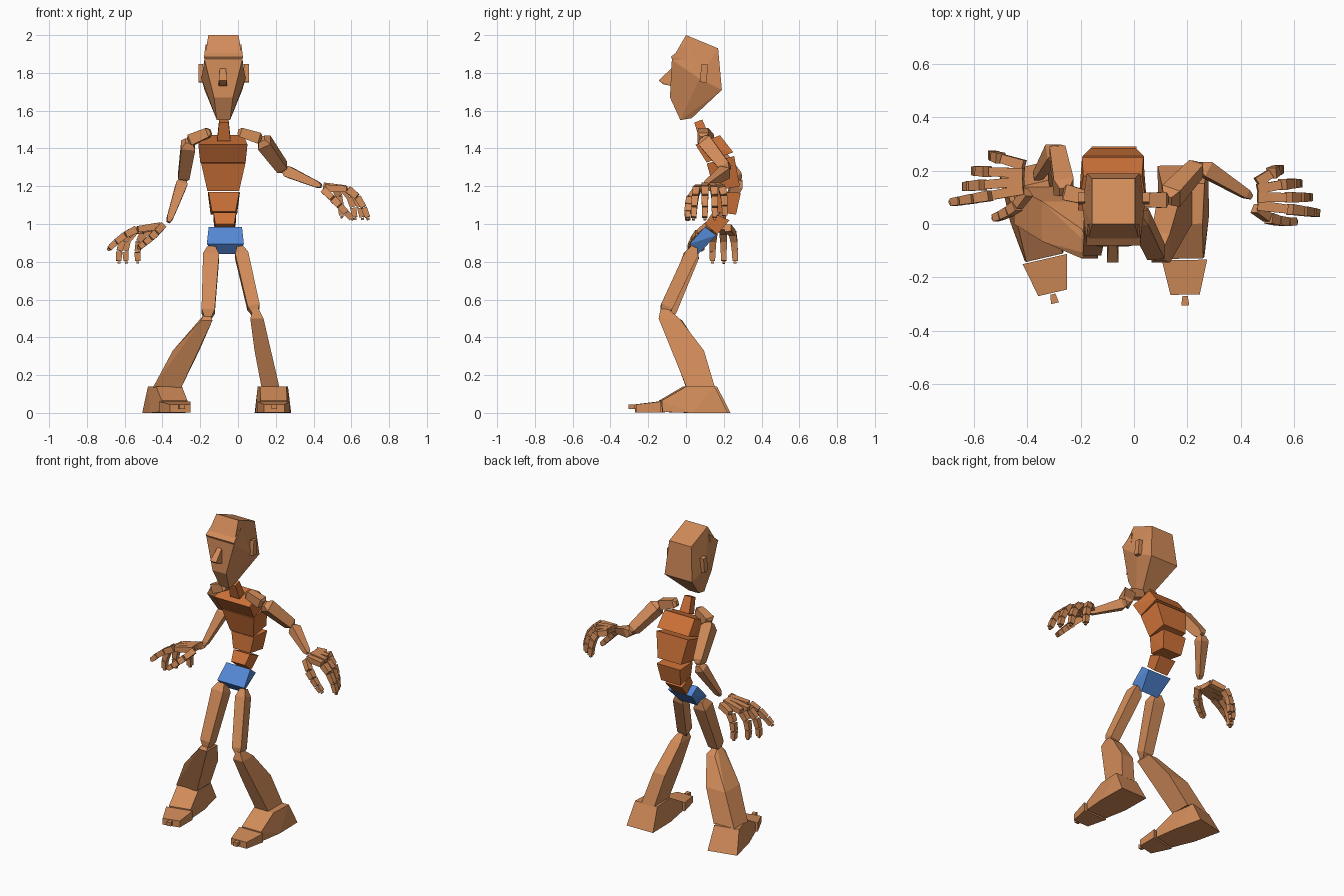
import bpy, bmesh, math
from mathutils import Vector, Matrix


def material(name, rgb):
    m = bpy.data.materials.new(name)
    m.diffuse_color = (*rgb, 1)
    return m


SKIN = material("tan", (0.64, 0.26, 0.10))
TORSO = material("orange", (0.62, 0.17, 0.04))
BLUE = material("blue", (0.09, 0.25, 0.67))


def hull(name, pts, mat=SKIN):
    """Flat-faced convex solid around a few points."""
    bm = bmesh.new()
    for p in pts:
        bm.verts.new(p)
    bmesh.ops.convex_hull(bm, input=bm.verts[:])
    bmesh.ops.delete(bm, geom=[v for v in bm.verts if not v.link_faces], context='VERTS')
    bmesh.ops.dissolve_limit(bm, angle_limit=math.radians(3), verts=bm.verts[:], edges=bm.edges[:])
    bmesh.ops.recalc_face_normals(bm, faces=bm.faces[:])
    me = bpy.data.meshes.new(name)
    bm.to_mesh(me)
    bm.free()
    me.materials.append(mat)
    ob = bpy.data.objects.new(name, me)
    bpy.context.collection.objects.link(ob)
    return ob


def limb(name, rings, side=(1, 0, 0), axis=None, mat=SKIN):
    """Tapered four-sided bone; rings are (centre, width along side, depth)."""
    rings = [(Vector(c), w, d) for c, w, d in rings]
    a = Vector(axis) if axis else (rings[-1][0] - rings[0][0]).normalized()
    v = a.cross(Vector(side)).normalized()
    u = v.cross(a)
    return hull(name, [c + u * w / 2 * i + v * d / 2 * j
                       for c, w, d in rings for i in (-1, 1) for j in (-1, 1)], mat)


def bone(name, a, b, ra, rb, side=(1, 0, 0)):
    """Bone with narrow joint tips at both ends."""
    a, b = Vector(a), Vector(b)
    limb(name, [(a, ra * .5, ra * .5), (a.lerp(b, .12), ra, ra),
                (a.lerp(b, .9), rb, rb), (b, rb * .5, rb * .5)], side)


def block(name, xc, edges, mat):
    """Body block from left-right edges given as (half width, y, z)."""
    hull(name, [(xc + s * h, y, z) for h, y, z in edges for s in (-1, 1)], mat)


# head: edges from crown, brow, cheeks to chin
block("head", -0.077, [(.08, .0, 2.0), (.08, .17, 1.93), (.10, -.075, 1.87),
                       (.117, .07, 1.77), (.10, .19, 1.71), (.05, -.085, 1.67),
                       (.035, -.03, 1.55), (.035, .03, 1.56)], SKIN)
block("brow", -0.077, [(.103, -.08, 1.885), (.10, -.07, 1.865),
                       (.10, .0, 1.87), (.095, .0, 1.95)], SKIN)
block("nose", -0.08, [(.014, -.06, 1.84), (.022, -.145, 1.76),
                      (.022, -.075, 1.73), (.018, -.12, 1.74)], SKIN)
for x, n in ((-.197, "ear_right"), (.045, "ear_left")):
    limb(n, [((x, .09, 1.75), .026, .035), ((x, .1, 1.845), .026, .035)])
limb("neck", [((-.075, .065, 1.545), .05, .045), ((-.075, .1, 1.45), .07, .055)], mat=TORSO)

# torso
block("chest", -.08, [(.13, .05, 1.42), (.11, .18, 1.47), (.12, .11, 1.325), (.115, .25, 1.38)], TORSO)
block("ribs", -.078, [(.117, .11, 1.32), (.115, .255, 1.36), (.084, .15, 1.175), (.085, .285, 1.20)], TORSO)
block("belly", -.075, [(.082, .155, 1.17), (.085, .29, 1.165), (.062, .145, 1.065), (.07, .265, 1.05)], TORSO)
block("waist", -.07, [(.06, .14, 1.06), (.06, .23, 1.02), (.05, .10, 1.0), (.05, .165, .945)], TORSO)
block("pelvis", -.067, [(.098, .02, .895), (.088, .10, .985), (.085, .16, .94), (.062, .065, .84)], BLUE)

# arms: neck end, shoulder, elbow, wrist
ARMS = {
    "right": [(-.145, .09, 1.49), (-.26, .12, 1.44), (-.29, .285, 1.235), (-.368, .17, 1.01)],
    "left": [(.0, .09, 1.49), (.125, .09, 1.45), (.245, .22, 1.285), (.44, .10, 1.2)],
}
for s, (n, sh, el, wr) in ARMS.items():
    bone(f"{s}_collar", n, sh, .05, .06, (0, 0, 1))
    bone(f"{s}_upper_arm", sh, el, .075, .06)
    bone(f"{s}_forearm", el, wr, .06, .034, (0, 1, 0))

# hands: each finger follows a bent curve from wrist through a control point to its tip
HANDS = {
    "right": {
        "thumb": ((-.40, .12, .99), (-.43, .05, .95), (-.53, .02, .87)),
        "index": ((-.41, .13, .99), (-.57, .10, 1.0), (-.69, .08, .86)),
        "middle": ((-.41, .16, .99), (-.65, .14, 1.0), (-.63, .14, .79)),
        "ring": ((-.41, .19, .99), (-.63, .20, 1.0), (-.59, .20, .79)),
        "little": ((-.41, .22, .98), (-.55, .26, .99), (-.53, .26, .79))},
    "left": {
        "thumb": ((.455, .06, 1.18), (.50, .0, 1.14), (.61, .01, 1.02)),
        "index": ((.46, .07, 1.19), (.63, .05, 1.24), (.69, .04, 1.02)),
        "middle": ((.46, .10, 1.2), (.63, .10, 1.24), (.66, .10, 1.02)),
        "ring": ((.46, .13, 1.2), (.60, .16, 1.24), (.62, .15, 1.02)),
        "little": ((.46, .155, 1.2), (.54, .21, 1.24), (.55, .205, 1.03))},
}
CUTS = (0, .42, .64, .83, .97, 1.0)
WIDTH = (.038, .04, .036, .032, .016, .012)
for s, fingers in HANDS.items():
    for f, (p, c, t) in fingers.items():
        p, c, t = Vector(p), Vector(c), Vector(t)
        pts = [p * (1 - k) ** 2 + c * 2 * k * (1 - k) + t * k * k for k in CUTS]
        for i in range(5):
            a, b = pts[i], pts[i + 1]
            w0, w1 = WIDTH[i], WIDTH[i] * .88
            limb(f"{s}_{f}_{i + 1}", [(a.lerp(b, .03), w0, w0), (a.lerp(b, .95), w1, w1)], (0, 1, 0))

# legs
bone("right_thigh", (-.14, .045, .875), (-.16, -.10, .50), .085, .07)
bone("left_thigh", (.01, .045, .875), (.09, -.12, .525), .07, .065)
limb("right_shin", [((-.165, -.09, .52), .03, .04), ((-.165, -.075, .49), .06, .11),
                    ((-.275, .01, .33), .14, .15), ((-.375, .07, .135), .15, .14)], axis=(0, 0, 1))
limb("left_shin", [((.095, -.115, .55), .03, .04), ((.1, -.09, .50), .07, .11),
                   ((.13, .01, .33), .085, .17), ((.172, .078, .135), .095, .15)], axis=(0, 0, 1))

# feet: edges (half width, y, z) in foot space, then turned outward
FOOT = [(.095, .22, 0), (.08, .15, .14), (.07, .0, .14), (.07, -.13, .065), (.075, -.125, .005), (.095, .03, 0)]
TOES = [(.085, -.135, .06), (.085, -.135, .003), (.055, -.265, .045), (.055, -.265, .003)]
NUB = [(.01, -.27, .045), (.01, -.27, .02), (.015, -.305, .045), (.015, -.305, .02)]
for s, x, yaw in (("right", -.365, 13), ("left", .187, 1)):
    for n, part in (("foot", FOOT), ("toes", TOES), ("toe_tip", NUB)):
        m = Matrix.Translation((x, 0, 0)) @ Matrix.Rotation(math.radians(yaw), 4, 'Z')
        hull(f"{s}_{n}", [m @ Vector((k * h, y, z)) for h, y, z in part for k in (-1, 1)])
